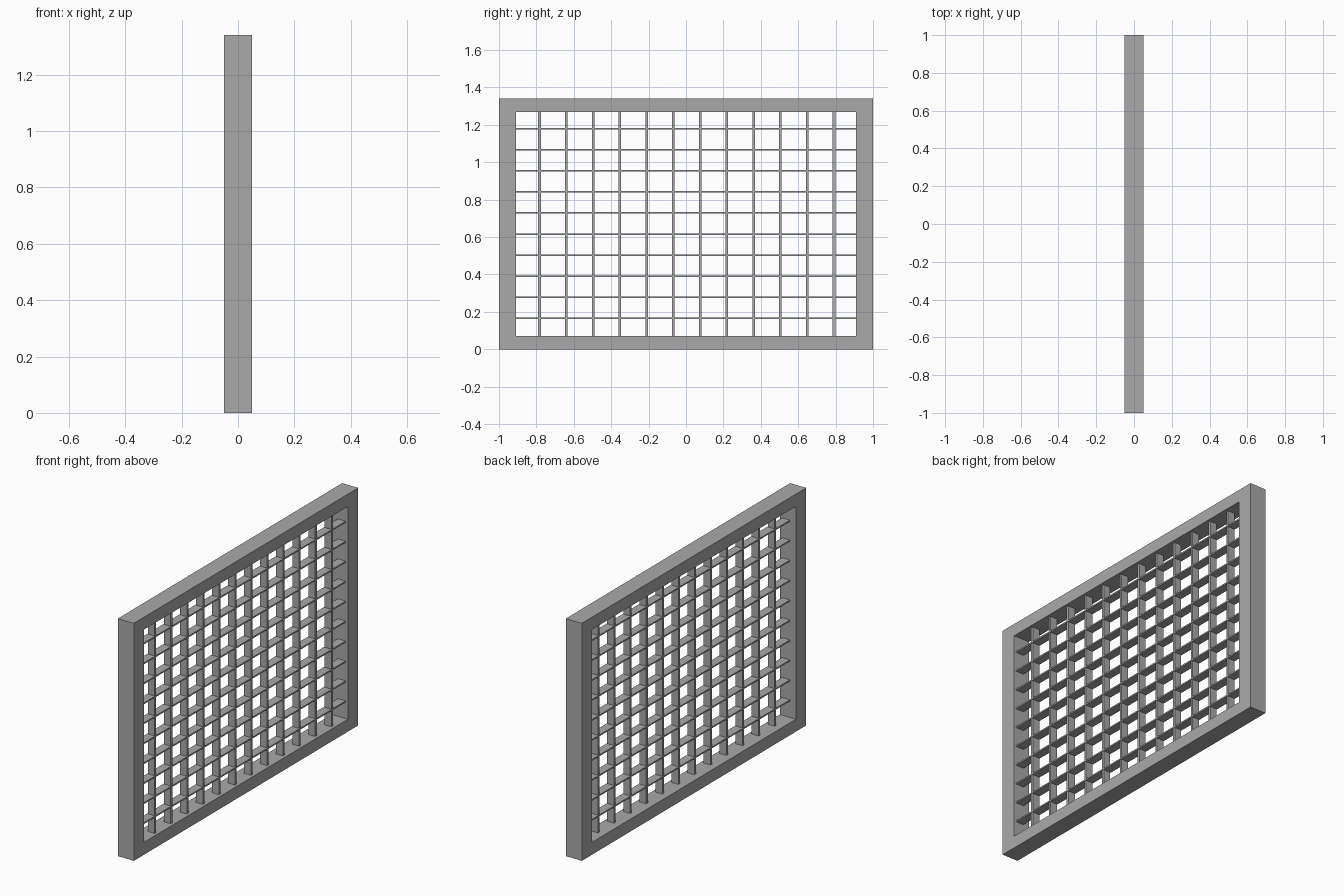
import bpy

cube = bpy.data.objects.get("Cube")
if cube:
    bpy.data.objects.remove(cube, do_unlink=True)

# Material
grey = bpy.data.materials.new("plain grey")
grey.use_nodes = True
colour = (0.4, 0.4, 0.4, 1)
grey.diffuse_color = colour
grey.node_tree.nodes["Principled BSDF"].inputs["Base Color"].default_value = colour

HALF_DEPTH = 0.05
HALF_WIDTH, HEIGHT = 1.0, 1.34
INNER_Y, INNER_LOW, INNER_HIGH = 0.908, 0.07, 1.27


def prism(name, outline, x0, x1):
    """Extrude a four-sided (y, z) outline from x0 to x1."""
    n = len(outline)
    verts = [(x, y, z) for x in (x0, x1) for y, z in outline]
    faces = [tuple(reversed(range(n))), tuple(range(n, 2 * n))]
    faces += [(i, (i + 1) % n, (i + 1) % n + n, i + n) for i in range(n)]
    mesh = bpy.data.meshes.new(name)
    mesh.from_pydata(verts, [], faces)
    mesh.materials.append(grey)
    obj = bpy.data.objects.new(name, mesh)
    bpy.context.collection.objects.link(obj)
    return obj


def bar(name, y, z, half_y, half_z, x0, x1):
    outline = [(y - half_y, z - half_z), (y + half_y, z - half_z),
               (y + half_y, z + half_z), (y - half_y, z + half_z)]
    return prism(name, outline, x0, x1)


# Mitred frame: four rails sharing diagonal corner joints
outer = [(-HALF_WIDTH, 0), (HALF_WIDTH, 0), (HALF_WIDTH, HEIGHT), (-HALF_WIDTH, HEIGHT)]
inner = [(-INNER_Y, INNER_LOW), (INNER_Y, INNER_LOW),
         (INNER_Y, INNER_HIGH), (-INNER_Y, INNER_HIGH)]
names = ["bottom_rail", "back_stile", "top_rail", "front_stile"]
for i, name in enumerate(names):
    j = (i + 1) % 4
    prism(name, [outer[i], outer[j], inner[j], inner[i]], -HALF_DEPTH, HALF_DEPTH)

# Upright slats
mid_z = (INNER_LOW + INNER_HIGH) / 2
for i in range(12):
    bar(f"upright_slat_{i + 1}", -0.783 + 0.1431 * i, mid_z,
        0.007, (INNER_HIGH - INNER_LOW) / 2, -0.01, 0.033)

# Level slats
for i in range(10):
    bar(f"level_slat_{i + 1}", 0, 0.166 + 0.1126 * i,
        INNER_Y, 0.004, -0.013, 0.036)
